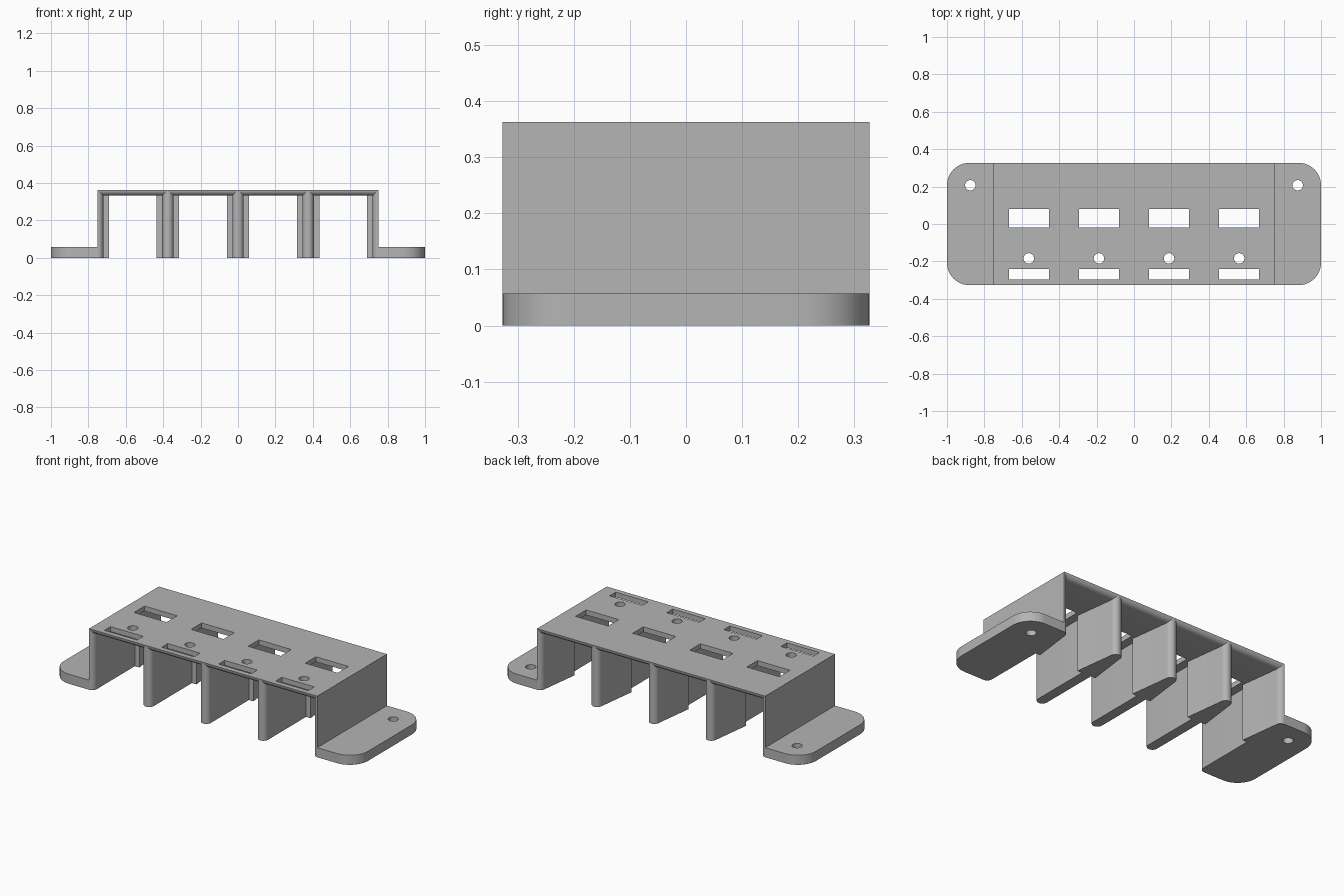
import bpy, bmesh, math
from mathutils import Matrix

cube = bpy.data.objects.get("Cube")
if cube:
    bpy.data.objects.remove(cube)

HALF_Y = 0.327
HEIGHT = 0.363
WALL_X = 0.75
ROUND = 0.03
BAYS = (-0.5625, -0.1875, 0.1875, 0.5625)

grey = bpy.data.materials.new("light_grey")
grey.use_nodes = True
colour = (0.46, 0.46, 0.46, 1)
grey.diffuse_color = colour
grey.node_tree.nodes["Principled BSDF"].inputs["Base Color"].default_value = colour


def arc(cx, cy, r, start, end, steps=8):
    angles = [math.radians(start + (end - start) * i / steps) for i in range(steps + 1)]
    return [(cx + r * math.cos(a), cy + r * math.sin(a)) for a in angles]


def prism(name, outline, low, high, matrix=Matrix(), cutter=False):
    """Extrude a closed outline along its local z axis."""
    bm = bmesh.new()
    face = bm.faces.new([bm.verts.new((x, y, low)) for x, y in outline])
    top = bmesh.ops.extrude_face_region(bm, geom=[face])["geom"]
    bmesh.ops.translate(bm, vec=(0, 0, high - low),
                        verts=[v for v in top if isinstance(v, bmesh.types.BMVert)])
    bm.transform(matrix)
    bmesh.ops.recalc_face_normals(bm, faces=bm.faces)
    mesh = bpy.data.meshes.new(name)
    bm.to_mesh(mesh)
    bm.free()
    mesh.materials.append(grey)
    obj = bpy.data.objects.new(name, mesh)
    bpy.context.collection.objects.link(obj)
    if cutter:
        obj.hide_render = True
        obj.display_type = 'WIRE'
    return obj


def smooth(obj):
    bpy.ops.object.select_all(action='DESELECT')
    obj.select_set(True)
    bpy.context.view_layer.objects.active = obj
    bpy.ops.object.shade_smooth_by_angle(angle=math.radians(25))


def cut(obj, cutters):
    """Subtract the cutters, then remove them."""
    bpy.context.view_layer.objects.active = obj
    for c in cutters:
        mod = obj.modifiers.new("cut", 'BOOLEAN')
        mod.operation = 'DIFFERENCE'
        mod.solver = 'EXACT'
        mod.object = c
        bpy.ops.object.modifier_apply(modifier=mod.name)
        bpy.data.objects.remove(c)


def rectangle(x, y, w, d):
    return [(x + i * w / 2, y + j * d / 2) for i, j in ((-1, -1), (1, -1), (1, 1), (-1, 1))]


def circle(x, y, r):
    return arc(x, y, r, 0, 360, 32)[:-1]


# Top plate: y-z profile with rounded lower edges, extruded along x
edge = HALF_Y - ROUND
profile = [(-HALF_Y, HEIGHT), (HALF_Y, HEIGHT)]
profile += arc(edge, HEIGHT, ROUND, 0, -90)[1:]
profile += arc(-edge, HEIGHT, ROUND, -90, -180)[:-1]
along_x = Matrix(((0, 0, 1, 0), (1, 0, 0, 0), (0, 1, 0, 0), (0, 0, 0, 1)))
plate = prism("top_plate", profile, -WALL_X + 0.0005, WALL_X - 0.0005, along_x)

# Two slots and a round hole over each bay
holes = []
for x in BAYS:
    for shape in (rectangle(x, 0.03, 0.214, 0.1),
                  rectangle(x, -0.268, 0.214, 0.057),
                  circle(x, -0.184, 0.028)):
        holes.append(prism("cutter", shape, 0.2, 0.5, cutter=True))
cut(plate, holes)
smooth(plate)

# Half wall outline: rounded front, thin, step out, taper to rounded back
half = arc(0, -edge, ROUND, -90, 0)
half += [(ROUND, 0.06), (0.06, 0.06)]
half += arc(0, edge, ROUND, 0, 90)
mirrored = [(-x, y) for x, y in reversed(half[1:-1])]

# Dividers between the bays
for name, x in (("right", -0.375), ("middle", 0), ("left", 0.375)):
    divider = prism(name + "_divider", half + mirrored, 0, HEIGHT - 0.001,
                    Matrix.Translation((x, 0, 0)))
    smooth(divider)

# End walls and mounting feet
for name, s in (("right", -1), ("left", 1)):
    wall = prism(name + "_end_wall", [(s * (WALL_X - x), y) for x, y in half],
                 0, HEIGHT - 0.001)
    smooth(wall)
    r = 0.12
    foot_outline = [(WALL_X - 0.001, -HALF_Y)]
    foot_outline += arc(1 - r, r - HALF_Y, r, -90, 0, 14)
    foot_outline += arc(1 - r, HALF_Y - r, r, 0, 90, 14)
    foot_outline.append((WALL_X - 0.001, HALF_Y))
    foot = prism(name + "_foot", [(s * x, y) for x, y in foot_outline], 0, 0.057)
    cut(foot, [prism("cutter", circle(s * 0.875, 0.207, 0.028), -0.1, 0.2, cutter=True)])
    smooth(foot)
